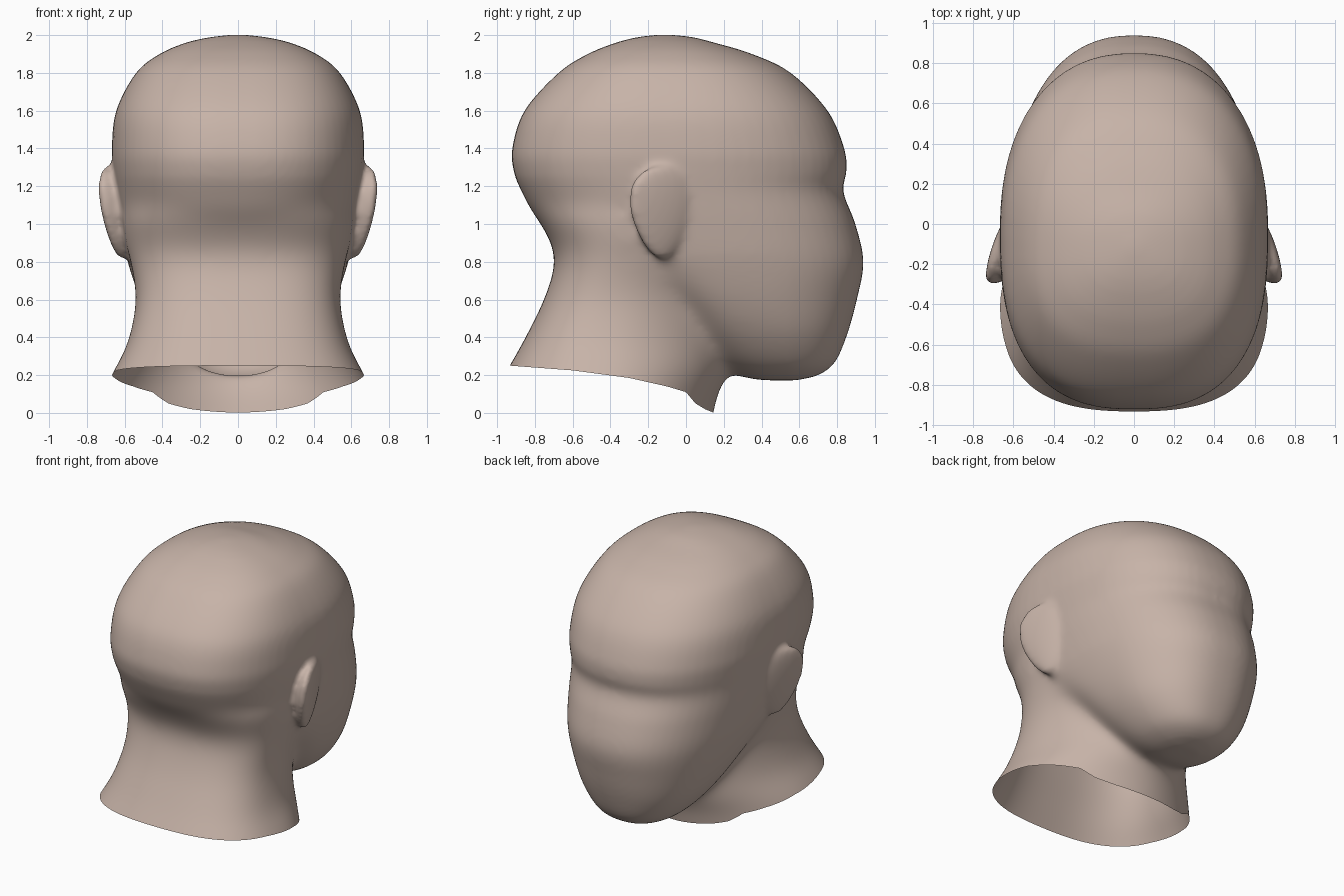
import bpy, bmesh, math
from mathutils import Vector

if "Cube" in bpy.data.objects:
    bpy.data.objects.remove(bpy.data.objects["Cube"])

SEG = 64


def spline(rows, steps=6):
    """Catmull-Rom rows of section parameters into a dense list."""
    out = []
    for i in range(len(rows) - 1):
        p = [rows[max(0, min(len(rows) - 1, i + k))] for k in (-1, 0, 1, 2)]
        for s in range(steps):
            t = s / steps
            out.append([0.5 * (2 * b + (c - a) * t + (2 * a - 5 * b + 4 * c - d) * t * t
                               + (3 * b - a - 3 * c + d) * t ** 3) for a, b, c, d in zip(*p)])
    out.append(list(rows[-1]))
    return out


def loft(bm, rows, n_front, n_back):
    """Rows are (z, back y, front y, half width, y of widest point)."""
    rings = []
    for z, yb, yf, w, cy in spline(rows):
        ring = []
        for i in range(SEG):
            a = 2 * math.pi * i / SEG
            c, s = math.cos(a), math.sin(a)
            n, r = (n_front, yf - cy) if s > 0 else (n_back, cy - yb)
            x = math.copysign(abs(c) ** (2 / n), c) * w
            y = cy + math.copysign(abs(s) ** (2 / n), s) * r
            ring.append(bm.verts.new((x, y, z)))
        rings.append(ring)
    for a, b in zip(rings, rings[1:]):
        for i in range(SEG):
            j = (i + 1) % SEG
            bm.faces.new((a[i], a[j], b[j], b[i]))
    bm.faces.new(rings[0][::-1])
    bm.faces.new(rings[-1])


def ear(bm, side):
    """Tapered flap that leans outward towards the back, rooted in the skull."""
    vs = bmesh.ops.create_uvsphere(bm, u_segments=32, v_segments=20, radius=1)["verts"]
    for v in vs:
        t = v.co.z
        y = -0.125 + v.co.y * 0.17 * (1 + 0.32 * t)
        z = 1.06 + 0.25 * t
        depth = 0.045 if v.co.x > 0 else 0.13
        x = 0.658 - 0.32 * (y + 0.1) + 0.15 * (z - 1.15) + depth * v.co.x
        v.co = Vector((side * x, y, z))


bm = bmesh.new()

# Skull, face and jaw
loft(bm, [
    (0.172, 0.36, 0.58, 0.10, 0.46),
    (0.20, 0.27, 0.70, 0.20, 0.45),
    (0.27, 0.17, 0.79, 0.31, 0.43),
    (0.42, 0.02, 0.855, 0.43, 0.35),
    (0.60, -0.15, 0.905, 0.52, 0.22),
    (0.80, -0.50, 0.940, 0.585, 0.10),
    (1.00, -0.765, 0.897, 0.622, 0.02),
    (1.17, -0.87, 0.833, 0.645, -0.03),
    (1.28, -0.912, 0.85, 0.66, -0.05),
    (1.40, -0.92, 0.838, 0.668, -0.05),
    (1.60, -0.855, 0.75, 0.645, -0.06),
    (1.80, -0.675, 0.555, 0.54, -0.08),
    (1.90, -0.52, 0.35, 0.415, -0.1),
    (1.96, -0.37, 0.15, 0.275, -0.11),
    (1.99, -0.25, 0.03, 0.14, -0.115),
    (2.003, -0.13, -0.10, 0.015, -0.115)], 2.3, 2.55)

# Neck, run past the rim so that it can be trimmed
loft(bm, [
    (-0.20, -1.17, 0.10, 0.80, -0.42),
    (0.00, -1.07, 0.15, 0.74, -0.42),
    (0.10, -1.015, 0.17, 0.715, -0.42),
    (0.20, -0.963, 0.22, 0.673, -0.42),
    (0.30, -0.905, 0.25, 0.617, -0.41),
    (0.40, -0.85, 0.27, 0.577, -0.39),
    (0.60, -0.752, 0.30, 0.542, -0.33),
    (0.80, -0.692, 0.30, 0.57, -0.25),
    (0.92, -0.725, 0.30, 0.60, -0.2),
    (1.05, -0.80, 0.30, 0.615, -0.2)], 1.75, 2.7)

for side in (-1, 1):
    ear(bm, side)
bmesh.ops.recalc_face_normals(bm, faces=bm.faces)

mesh = bpy.data.meshes.new("head")
bm.to_mesh(mesh)
bm.free()
head = bpy.data.objects.new("head", mesh)
bpy.context.collection.objects.link(head)
bpy.context.view_layer.objects.active = head
head.select_set(True)

# Fuse the parts into one soft skin
fuse = head.modifiers.new("fuse", "REMESH")
fuse.mode = "VOXEL"
fuse.voxel_size = 0.016
soft = head.modifiers.new("soft", "SMOOTH")
soft.factor = 0.5
soft.iterations = 16
for name in ("fuse", "soft"):
    bpy.ops.object.modifier_apply(modifier=name)


# Blend the creases where the neck meets skull and jaw, sparing ears and chin
def ramp(v, lo, hi):
    return max(0.0, min(1.0, (v - lo) / (hi - lo)))


group = head.vertex_groups.new(name="crease")
for v in head.data.vertices:
    x, y, z = v.co
    w = (1 - ramp(z, 1.05, 1.25)) * (1 - ramp(y, 0.35, 0.55))
    near_ear = ramp(z, 0.72, 0.84) * ramp(y, -0.45, -0.35) * ramp(abs(x), 0.45, 0.5)
    group.add([v.index], w * (1 - near_ear), "REPLACE")
blend = head.modifiers.new("blend", "SMOOTH")
blend.factor = 0.5
blend.iterations = 130
blend.vertex_group = "crease"
bpy.ops.object.modifier_apply(modifier="blend")

# Trim the open neck along its dipping rim
RIM = [(-2, 0.27), (-0.93, 0.25), (-0.6, 0.225), (-0.3, 0.185), (-0.1, 0.14),
       (0.0, 0.11), (0.05, 0.05), (0.10, 0.02), (0.15, 0.0), (2, 0.0)]


def rim(y):
    for (y0, z0), (y1, z1) in zip(RIM, RIM[1:]):
        if y <= y1:
            return z0 + (z1 - z0) * (y - y0) / (y1 - y0)
    return 0.0


bm = bmesh.new()
bm.from_mesh(head.data)
for v in bm.verts:
    v.co.z -= rim(v.co.y)
bmesh.ops.bisect_plane(bm, geom=bm.verts[:] + bm.edges[:] + bm.faces[:], plane_co=(0, 0, 0),
                       plane_no=(0, 0, 1), clear_inner=True)
for v in bm.verts:
    v.co.z += rim(v.co.y)
bm.to_mesh(head.data)
bm.free()
head.data.shade_smooth()

# Warm taupe surface
skin = bpy.data.materials.new("taupe")
skin.diffuse_color = (0.57, 0.45, 0.39, 1)
skin.use_nodes = True
skin.node_tree.nodes["Principled BSDF"].inputs["Base Color"].default_value = skin.diffuse_color
head.data.materials.clear()
head.data.materials.append(skin)
